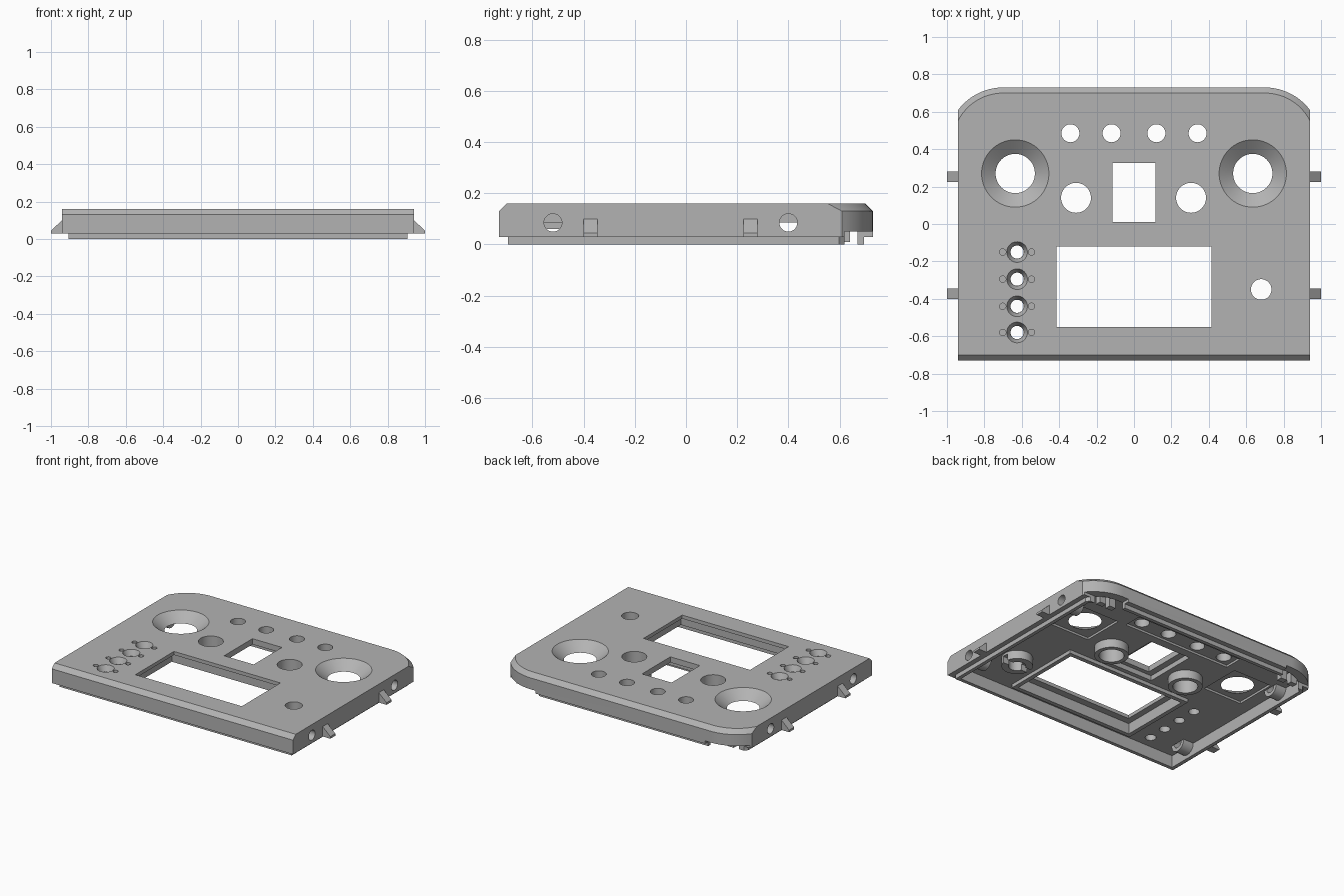
import bpy, bmesh, math
from mathutils import Matrix

cube = bpy.data.objects.get("Cube")
if cube:
    bpy.data.objects.remove(cube, do_unlink=True)

grey = bpy.data.materials.new("panel_grey")
grey.use_nodes = True
COLOUR = (0.45, 0.45, 0.45, 1)
grey.diffuse_color = COLOUR
grey.node_tree.nodes["Principled BSDF"].inputs["Base Color"].default_value = COLOUR


def finish(name, bm):
    bmesh.ops.recalc_face_normals(bm, faces=bm.faces)
    mesh = bpy.data.meshes.new(name)
    bm.to_mesh(mesh)
    bm.free()
    mesh.materials.append(grey)
    ob = bpy.data.objects.new(name, mesh)
    bpy.context.collection.objects.link(ob)
    return ob


def loft(name, rings):
    """Solid through rings of equal point count, capped at both ends."""
    bm = bmesh.new()
    loops = [[bm.verts.new(p) for p in ring] for ring in rings]
    n = len(loops[0])
    for a, b in zip(loops, loops[1:]):
        for i in range(n):
            j = (i + 1) % n
            bm.faces.new((a[i], a[j], b[j], b[i]))
    bm.faces.new(loops[0])
    bm.faces.new(loops[-1])
    return finish(name, bm)


def outline(side, inset, z):
    """Panel outline with rounded back corners, moved inwards."""
    r, x = 0.30 - inset, 0.94 - side
    start = math.acos((x - 0.70) / r)
    right = []
    for i in range(13):
        t = start + (math.pi / 2 - start) * i / 12
        right.append((0.70 + r * math.cos(t), 0.43 + r * math.sin(t), z))
    right.insert(0, (x, -0.73 + inset, z))
    return right + [(-px, py, pz) for px, py, pz in reversed(right)]


def box(name, x0, x1, y0, y1, z0, z1):
    return loft(name, [[(x0, y0, z), (x1, y0, z), (x1, y1, z), (x0, y1, z)] for z in (z0, z1)])


def cone(name, x, y, z0, z1, r0, r1, sides=48):
    ring = lambda r, z: [(x + r * math.cos(2 * math.pi * i / sides),
                          y + r * math.sin(2 * math.pi * i / sides), z) for i in range(sides)]
    return loft(name, [ring(r0, z0), ring(r1, z1)])


def rod(name, x0, x1, y, z, r):
    bm = bmesh.new()
    bmesh.ops.create_cone(bm, cap_ends=True, segments=32, radius1=r, radius2=r, depth=abs(x1 - x0),
                          matrix=Matrix.Translation(((x0 + x1) / 2, y, z)) @ Matrix.Rotation(math.pi / 2, 4, 'Y'))
    return finish(name, bm)


def cut(target, cutter):
    mod = target.modifiers.new("cut", 'BOOLEAN')
    mod.operation = 'DIFFERENCE'
    mod.solver = 'EXACT'
    mod.object = cutter
    graph = bpy.context.evaluated_depsgraph_get()
    mesh = bpy.data.meshes.new_from_object(target.evaluated_get(graph))
    target.modifiers.clear()
    target.data = mesh
    bpy.data.objects.remove(cutter, do_unlink=True)


def drill(target, x, y, r, z0=-0.1, z1=0.3):
    cut(target, cone("cutter", x, y, z0, z1, r, r))


def pocket(target, *size):
    cut(target, box("cutter", *size))


parts = []
TOP, CEIL = 0.16, 0.085

# Panel shell: stepped lip, wall, bevelled front and back edges
panel = loft("panel", [outline(.035, .035, 0), outline(.035, .035, .03), outline(0, 0, .03),
                       outline(0, 0, .13), outline(0, .03, TOP)])
parts.append(panel)
cut(panel, loft("cutter", [outline(.06, .06, -.1), outline(.06, .06, CEIL)]))

# Display and centre windows with their pockets underneath
pocket(panel, -.46, .46, -.60, -.08, 0, .135)
pocket(panel, -.415, .415, -.55, -.12, 0, .3)
pocket(panel, -.16, .16, -.02, .36, 0, .12)
pocket(panel, -.115, .115, .01, .325, 0, .3)

# Row of indicator holes in a shallow pocket
pocket(panel, -.42, .42, .42, .55, 0, .10)
for x in (-.34, -.12, .12, .34):
    drill(panel, x, .485, .048)

# Countersunk stick wells
for s in (-1, 1):
    pocket(panel, s * .635 - .15, s * .635 + .15, .12, .42, 0, .10)
    slope = .075 / (TOP - .10)
    cut(panel, cone("cutter", s * .635, .27, .09, .17, .105 - .01 * slope, .18 + .01 * slope, 64))
    drill(panel, s * .635, .27, .105)

# Column of small buttons with side dimples
for y in (-.15, -.295, -.44, -.58):
    cut(panel, cone("cutter", -.625, y, .12, .17, .036, .06))
    drill(panel, -.625, y, .035)
    for dx in (-.077, .077):
        drill(panel, -.625 + dx, y, .017, .13)

# Tubes below the two round holes, and the slotted boss of the single button
for name, x, y, r, outer in (("right_tube", -.31, .14, .08, .11), ("left_tube", .305, .14, .08, .11),
                             ("button_boss", .68, -.35, .055, .10)):
    drill(panel, x, y, r)
    tube = cone(name, x, y, .025, CEIL + .004, outer, outer)
    drill(tube, x, y, r)
    if name == "button_boss":
        pocket(tube, x - .2, x + .2, y - .02, y + .02, 0, .07)
    parts.append(tube)

# Rim framing the display pocket
rim = box("display_rim", -.49, .49, -.63, -.05, .06, CEIL + .004)
pocket(rim, -.46, .46, -.60, -.08, 0, .2)
parts.append(rim)

# Sides: notched back corners, screw bosses and snap clips
for s, side in ((1, "left"), (-1, "right")):
    pocket(panel, *sorted((s * .66, s * 1.1)), .62, .9, -.1, .05)
    for i, x in enumerate((.69, .77)):
        parts.append(box(f"{side}_corner_tooth_{i + 1}", *sorted((s * x, s * (x + .05))),
                         .60, .64, .01, CEIL + .004))
    for end, y in (("front", -.52), ("back", .40)):
        boss = rod(f"{side}_{end}_screw_boss", s * .80, s * .90, y, CEIL, .06)
        cut(boss, rod("cutter", s * .79, s * 1.1, y, CEIL, .035))
        cut(panel, rod("cutter", s * .80, s * 1.1, y, CEIL, .035))
        parts.append(boss)
    for end, y in (("front", -.40), ("back", .225)):
        profile = [(.92, .03), (1.0, .03), (1.0, .045), (.94, .10), (.92, .10)]
        parts.append(loft(f"{side}_{end}_clip", [[(s * x, yy, z) for x, z in profile] for yy in (y, y + .055)]))

# Smooth the round surfaces and keep edges crisp
bpy.ops.object.select_all(action='DESELECT')
for ob in parts:
    ob.select_set(True)
bpy.context.view_layer.objects.active = panel
bpy.ops.object.shade_smooth_by_angle(angle=math.radians(30))
